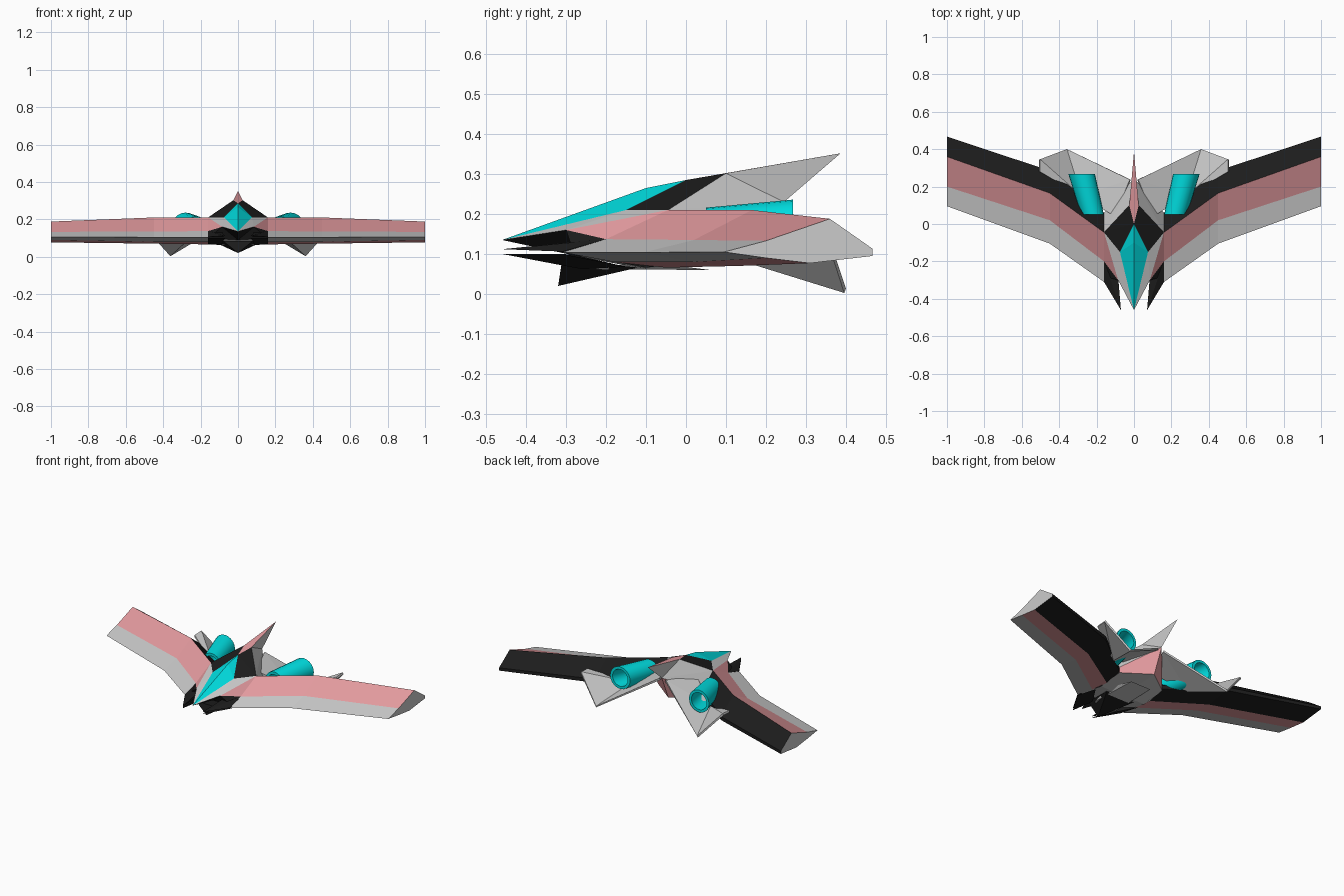
import bpy, bmesh, math

if "Cube" in bpy.data.objects:
    bpy.data.objects.remove(bpy.data.objects["Cube"])

def mat(name, rgb):
    m = bpy.data.materials.new(name)
    m.diffuse_color = (*rgb, 1)
    m.use_nodes = True
    m.node_tree.nodes["Principled BSDF"].inputs["Base Color"].default_value = m.diffuse_color
    return m

MATS = [mat("light_grey", (0.8, 0.8, 0.8)), mat("dusty_red", (0.78, 0.33, 0.35)),
        mat("black", (0.012, 0.012, 0.012)), mat("cyan", (0.0, 0.72, 0.74))]
GREY, RED, BLACK, CYAN = range(4)

def finish(name, bm):
    bmesh.ops.remove_doubles(bm, verts=bm.verts, dist=0.0005)
    bmesh.ops.recalc_face_normals(bm, faces=bm.faces)
    me = bpy.data.meshes.new(name)
    bm.to_mesh(me)
    bm.free()
    for m in MATS:
        me.materials.append(m)
    ob = bpy.data.objects.new(name, me)
    bpy.context.collection.objects.link(ob)
    return ob

def mirrored(name, pts, faces):
    """pts: dict or list of points for the +x half; faces: (keys, material)."""
    bm = bmesh.new()
    keys = pts.keys() if isinstance(pts, dict) else range(len(pts))
    for s in (1, -1):
        v = {k: bm.verts.new((s * pts[k][0], pts[k][1], pts[k][2])) for k in keys}
        for ks, m in faces:
            bm.faces.new([v[k] for k in ks]).material_index = m
    return finish(name, bm)

def hull(name, pts, m, both=True):
    bm = bmesh.new()
    for s in ((1, -1) if both else (1,)):
        vs = [bm.verts.new((s * x, y, z)) for x, y, z in pts]
        bmesh.ops.convex_hull(bm, input=vs)
    for f in bm.faces:
        f.material_index = m
    return finish(name, bm)

def loft(name, rings, mats, caps=True, closed=False):
    """Join equal rings of points; one material per strip around the ring."""
    n = len(rings[0])
    pts = [p for r in rings for p in r]
    faces = []
    for a in range(len(rings) if closed else len(rings) - 1):
        b = (a + 1) % len(rings)
        for i in range(n):
            j = (i + 1) % n
            faces.append(((a*n+i, a*n+j, b*n+j, b*n+i), mats[i]))
    if caps:
        faces += [(range(n), GREY), (range(len(pts) - n, len(pts)), GREY)]
    return mirrored(name, pts, faces)

# Swept wings: (y, z) sections from leading edge, over the top, back underneath
sections = {
    0.16: [(-.31, .104), (-.20, .137), (-.045, .21), (.06, .12), (.06, .095), (-.05, .066), (-.18, .08)],
    0.45: [(-.105, .104), (.02, .135), (.165, .21), (.285, .118), (.285, .095), (.13, .07), (.02, .08)],
    1.00: [(.095, .105), (.20, .133), (.36, .188), (.467, .113), (.467, .095), (.31, .077), (.20, .09)],
}
loft("wings", [[(x, y, z) for y, z in s] for x, s in sections.items()],
     [GREY, RED, BLACK, BLACK, BLACK, RED, GREY])

# Faceted fuselage with canopy and tail spike
body = {
    "nose": (0, -.46, .135), "ctop": (0, -.10, .265), "cend": (0, 0, .285),
    "cside": (.075, -.15, .21), "fin": (.025, .10, .302), "tip": (0, .387, .352),
    "rear": (0, .245, .23), "shoulder": (.16, -.045, .21), "cheek": (.085, -.30, .16),
    "lead": (.16, -.20, .137), "low": (.16, -.28, .10), "throat": (0, -.25, .09),
    "rtop": (.16, .06, .12), "rlow": (.16, .06, .085), "belly": (.16, -.10, .066),
    "keel": (0, -.10, .062), "stern": (0, .18, .08),
}
mirrored("fuselage", body, [
    (("nose", "cside", "ctop"), CYAN), (("ctop", "cside", "cend"), CYAN),
    (("cend", "fin", "tip"), RED),
    (("cend", "cside", "shoulder"), BLACK), (("cend", "shoulder", "fin"), BLACK),
    (("fin", "shoulder", "rear"), GREY), (("fin", "rear", "tip"), GREY),
    (("nose", "cheek", "cside"), GREY), (("cside", "cheek", "shoulder"), GREY),
    (("cheek", "lead", "shoulder"), RED),
    (("nose", "throat", "cheek"), BLACK), (("cheek", "throat", "low"), BLACK),
    (("cheek", "low", "lead"), BLACK),
    (("throat", "keel", "belly", "low"), GREY),
    (("keel", "stern", "rlow", "belly"), GREY),
    (("low", "belly", "rlow", "rtop", "shoulder", "lead"), BLACK),
    (("shoulder", "rtop", "rear"), GREY), (("rear", "rtop", "rlow", "stern"), RED),
])

# Chin intake under the nose
hull("chin", [(.08, -.31, .085), (-.08, -.31, .085), (0, -.32, .02), (0, -.20, .06),
              (.10, -.12, .066), (-.10, -.12, .066)], BLACK, both=False)
hull("belly_keel", [(.08, -.26, .062), (-.08, -.26, .062), (.07, .06, .06), (-.07, .06, .06),
                    (.10, -.1, .08), (-.10, -.1, .08)], GREY, both=False)

# Forward prongs beside the nose
hull("upper_prongs", [(.07, -.46, .112), (.085, -.28, .13), (.085, -.28, .105),
                      (.16, -.31, .106), (.16, -.20, .137), (.15, -.2, .105)], BLACK)
hull("lower_prongs", [(.07, -.46, .10), (.09, -.26, .062), (.09, -.28, .098),
                      (.16, -.31, .10), (.16, -.15, .068)], BLACK)

# V-shaped tail plates
plates = mirrored("tail_plates", [
    (.02, .237, .215), (.10, .04, .19), (.28, .15, .085), (.36, .398, .008),
    (.505, .345, .17), (.505, .28, .165)],
    [((0, 1, 2), GREY), ((0, 2, 3), GREY), ((2, 5, 4), GREY), ((2, 4, 3), GREY)])
sol = plates.modifiers.new("thickness", "SOLIDIFY")
sol.thickness = 0.012
sol.offset = 0

# Hollow engine tubes, splayed outward to the rear
def ring(c, r, n=20):
    return [(c[0] + r * math.cos(2 * math.pi * i / n), c[1],
             c[2] + r * math.sin(2 * math.pi * i / n)) for i in range(n)]

front, back = (.222, .05, .155), (.28, .268, .165)
loft("engine_tubes", [ring(front, .061), ring(back, .071), ring(back, .054), ring(front, .044)],
     [CYAN] * 20, caps=False, closed=True)
engines = bpy.data.objects["engine_tubes"]
bpy.context.view_layer.objects.active = engines
engines.select_set(True)
bpy.ops.object.shade_smooth_by_angle(angle=math.radians(35))
